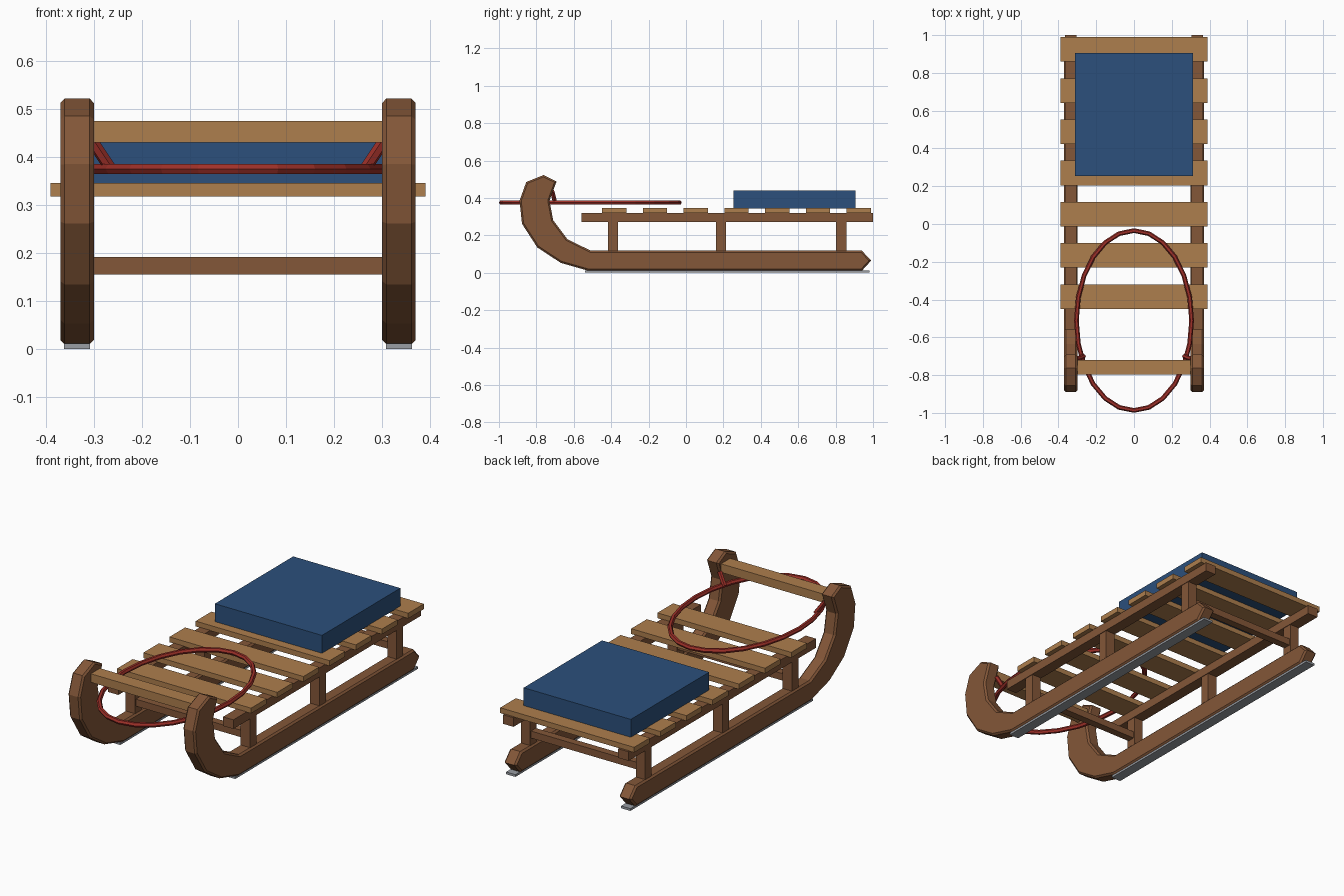
import bpy, bmesh, math
from mathutils import Vector

cube = bpy.data.objects.get("Cube")
if cube:
    bpy.data.objects.remove(cube, do_unlink=True)


def material(name, rgb):
    m = bpy.data.materials.new(name)
    m.use_nodes = True
    color = (*rgb, 1)
    m.diffuse_color = color
    m.node_tree.nodes["Principled BSDF"].inputs["Base Color"].default_value = color
    return m


BROWN = material("brown wood", (0.23, 0.095, 0.04))
TAN = material("light wood", (0.42, 0.21, 0.075))
BLUE = material("blue cloth", (0.025, 0.08, 0.2))
RED = material("red rope", (0.35, 0.03, 0.022))
STEEL = material("steel", (0.32, 0.34, 0.37))


def finish(name, bm, mat):
    bmesh.ops.recalc_face_normals(bm, faces=bm.faces)
    mesh = bpy.data.meshes.new(name)
    bm.to_mesh(mesh)
    bm.free()
    mesh.materials.append(mat)
    obj = bpy.data.objects.new(name, mesh)
    bpy.context.collection.objects.link(obj)
    return obj


def box(name, low, high, mat):
    low, high = Vector(low), Vector(high)
    bm = bmesh.new()
    bmesh.ops.create_cube(bm, size=1)
    bmesh.ops.scale(bm, vec=high - low, verts=bm.verts)
    bmesh.ops.translate(bm, vec=(low + high) / 2, verts=bm.verts)
    return finish(name, bm, mat)


def rope(name, points, closed=False):
    curve = bpy.data.curves.new(name, "CURVE")
    curve.dimensions = "3D"
    curve.bevel_depth = 0.0125
    curve.bevel_resolution = 1
    curve.use_fill_caps = True
    spline = curve.splines.new("POLY")
    spline.points.add(len(points) - 1)
    for p, co in zip(spline.points, points):
        p.co = (*co, 1)
    spline.use_cyclic_u = closed
    spline.use_smooth = False
    curve.materials.append(RED)
    obj = bpy.data.objects.new(name, curve)
    bpy.context.collection.objects.link(obj)
    bpy.ops.object.select_all(action="DESELECT")
    obj.select_set(True)
    bpy.context.view_layer.objects.active = obj
    bpy.ops.object.convert(target="MESH")


# Side outline of a runner as (y, z)
RUNNER = [(0.94, 0.01), (0.99, 0.065), (0.94, 0.118), (-0.51, 0.118),
          (-0.635, 0.18), (-0.71, 0.28), (-0.73, 0.385), (-0.692, 0.488),
          (-0.762, 0.522), (-0.854, 0.485), (-0.89, 0.385), (-0.877, 0.262),
          (-0.795, 0.135), (-0.67, 0.053), (-0.52, 0.01)]


def runner(name, x0, x1):
    bm = bmesh.new()
    face = bm.faces.new([bm.verts.new((x0, y, z)) for y, z in RUNNER])
    out = bmesh.ops.extrude_face_region(bm, geom=[face])
    moved = [v for v in out["geom"] if isinstance(v, bmesh.types.BMVert)]
    bmesh.ops.translate(bm, vec=(x1 - x0, 0, 0), verts=moved)
    rims = [e for e in bm.edges if abs(e.verts[0].co.x - e.verts[1].co.x) < 1e-5]
    bmesh.ops.recalc_face_normals(bm, faces=bm.faces)
    bmesh.ops.bevel(bm, geom=rims, offset=0.009, segments=1, affect="EDGES")
    finish(name, bm, BROWN)


# Runners, their steel strips, posts, rails and rope ties on both sides
POSTS = (-0.39, 0.187, 0.83)
for side, s in (("left", 1), ("right", -1)):
    def pair(name, inner, outer, y0, y1, z0, z1, mat):
        xs = sorted((s * inner, s * outer))
        box(f"{side}_{name}", (xs[0], y0, z0), (xs[1], y1, z1), mat)

    runner(f"{side}_runner", *sorted((s * 0.3, s * 0.37)))
    pair("steel_strip", 0.308, 0.362, -0.54, 0.98, 0, 0.012, STEEL)
    pair("rail", 0.305, 0.365, -0.56, 1.0, 0.272, 0.32, BROWN)
    for i, y in enumerate(POSTS):
        pair(f"post_{i + 1}", 0.308, 0.362, y - 0.027, y + 0.027, 0.11, 0.28, BROWN)
    rope(f"{side}_rope_tie", [(s * 0.265, -0.7, 0.375), (s * 0.305, -0.715, 0.435)])

# Low cross braces between the end posts
for name, y in (("front_brace", POSTS[0]), ("rear_brace", POSTS[2])):
    box(name, (-0.31, y - 0.02, 0.155), (0.31, y + 0.02, 0.192), BROWN)

# Seat slats
for i in range(7):
    y = 0.924 - 0.218 * i
    box(f"slat_{i + 1}", (-0.39, y - 0.065, 0.318), (0.39, y + 0.065, 0.346), TAN)

# Handle bar between the runner tips
box("front_bar", (-0.305, -0.796, 0.43), (0.305, -0.72, 0.475), TAN)

# Seat cushion
box("cushion", (-0.312, 0.253, 0.344), (0.312, 0.905, 0.44), BLUE)

# Pull rope loop
angles = [2 * math.pi * i / 24 for i in range(24)]
rope("pull_rope", [(0.305 * math.sin(a), -0.511 - 0.476 * math.cos(a), 0.375)
                   for a in angles], closed=True)
